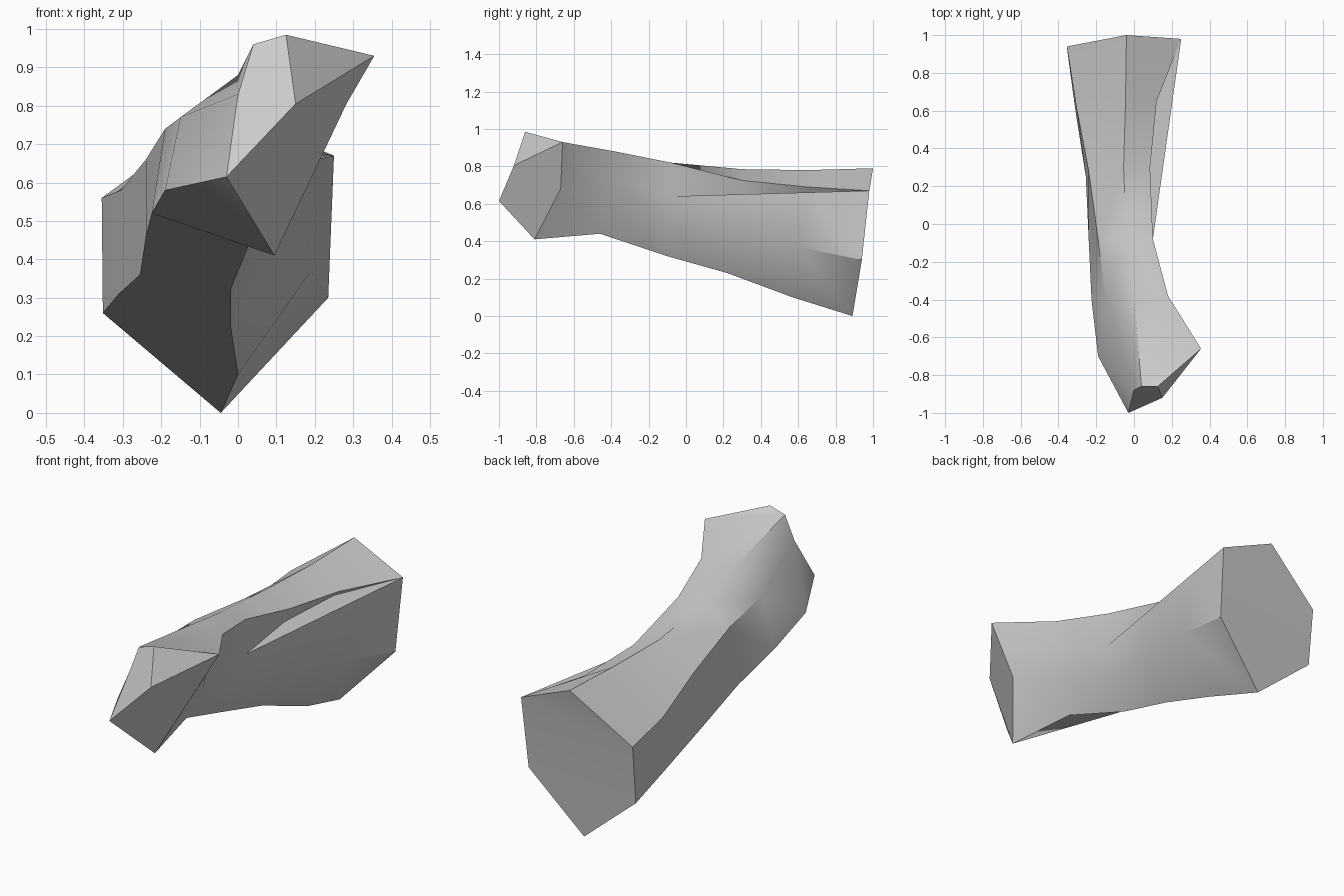
import bpy, bmesh, math
from mathutils import Vector

cube = bpy.data.objects.get("Cube")
if cube:
    bpy.data.objects.remove(cube)

# One plain stone colour
stone = bpy.data.materials.new("stone_grey")
stone.use_nodes = True
grey = (0.6, 0.6, 0.6, 1)
stone.diffuse_color = grey
stone.node_tree.nodes["Principled BSDF"].inputs["Base Color"].default_value = grey

# Ridge lines running from the front end to the back end
right_crest = [(.355, -.66, .93), (.18, -.38, .88), (.1, -.08, .82),
               (.085, .3, .725), (.12, .65, .69), (.25, .98, .67)]
right_side = [(.21, -.67, .68), (.1, -.42, .6), (.07, -.1, .48),
              (.11, .25, .42), (.19, .6, .37), (.235, .94, .3)]
keel = [(.095, -.81, .41), (.03, -.46, .44), (-.02, -.1, .32),
        (-.02, .22, .23), (0, .57, .1), (-.045, .89, 0)]
left_lower = [(-.19, -.7, .58), (-.225, -.4, .52), (-.24, -.08, .46),
              (-.255, .25, .36), (-.31, .6, .31), (-.352, .91, .26)]
left_upper = [(0, -.88, .83), (-.15, -.4, .77), (-.19, -.08, .74),
              (-.24, .28, .66), (-.305, .62, .58), (-.355, .94, .56)]
top_crest = [(.04, -.86, .96), (0, -.38, .88), (-.04, -.08, .82),
             (-.055, .3, .785), (-.045, .65, .78), (-.04, 1, .79)]


def make_ledge():
    """Straight ledge edge under the right crest, and the groove behind it."""
    crest = [Vector(p) for p in right_crest]
    side = [Vector(p) for p in right_side]
    start, end = Vector((.1, -.08, .64)), crest[-1]
    ledge = [crest[i].lerp(side[i], .5) for i in range(2)] + [start]
    for p in crest[3:]:
        ledge.append(start.lerp(end, (p.y - start.y) / (end.y - start.y)))
    groove = [p.copy() for p in ledge]
    for i in (3, 4):
        groove[i].x = crest[i].x - .03
    return groove, ledge


def build_body():
    bm = bmesh.new()
    groove, ledge = make_ledge()
    lines = [right_crest, groove, ledge, right_side, keel,
             left_lower, left_upper, top_crest]
    rails = [[bm.verts.new(p) for p in line] for line in lines]

    # Long faces between neighbouring ridges
    for a, b in zip(rails, rails[1:] + rails[:1]):
        for i in range(len(a) - 1):
            bm.faces.new((a[i], a[i + 1], b[i + 1], b[i]))

    # Faceted front end
    crest, _, lip, side, low, left, shoulder, top = [r[0] for r in rails]
    tip, brow, peak = [bm.verts.new(p) for p in
                       ((-.03, -1, .615), (.15, -.92, .805), (.125, -.86, .985))]
    for face in ((top, peak, brow, tip, shoulder), (peak, crest, brow),
                 (tip, brow, crest, lip, side, low), (left, tip, low),
                 (left, shoulder, tip), (top, peak, crest)):
        bm.faces.new(face)

    # Flat back end with a sloping triangle above it
    crest, _, _, side, low, left, shoulder, top = [r[-1] for r in rails]
    bm.faces.new((crest, side, low, left, shoulder))
    bm.faces.new((crest, shoulder, top))

    bmesh.ops.remove_doubles(bm, verts=bm.verts, dist=.0005)
    bmesh.ops.recalc_face_normals(bm, faces=bm.faces)
    mesh = bpy.data.meshes.new("rock_beam")
    bm.to_mesh(mesh)
    bm.free()
    mesh.materials.append(stone)
    body = bpy.data.objects.new("rock_beam", mesh)
    bpy.context.collection.objects.link(body)
    return body


beam = build_body()
bpy.ops.object.select_all(action="DESELECT")
beam.select_set(True)
bpy.context.view_layer.objects.active = beam
bpy.ops.object.shade_smooth_by_angle(angle=math.radians(35))
